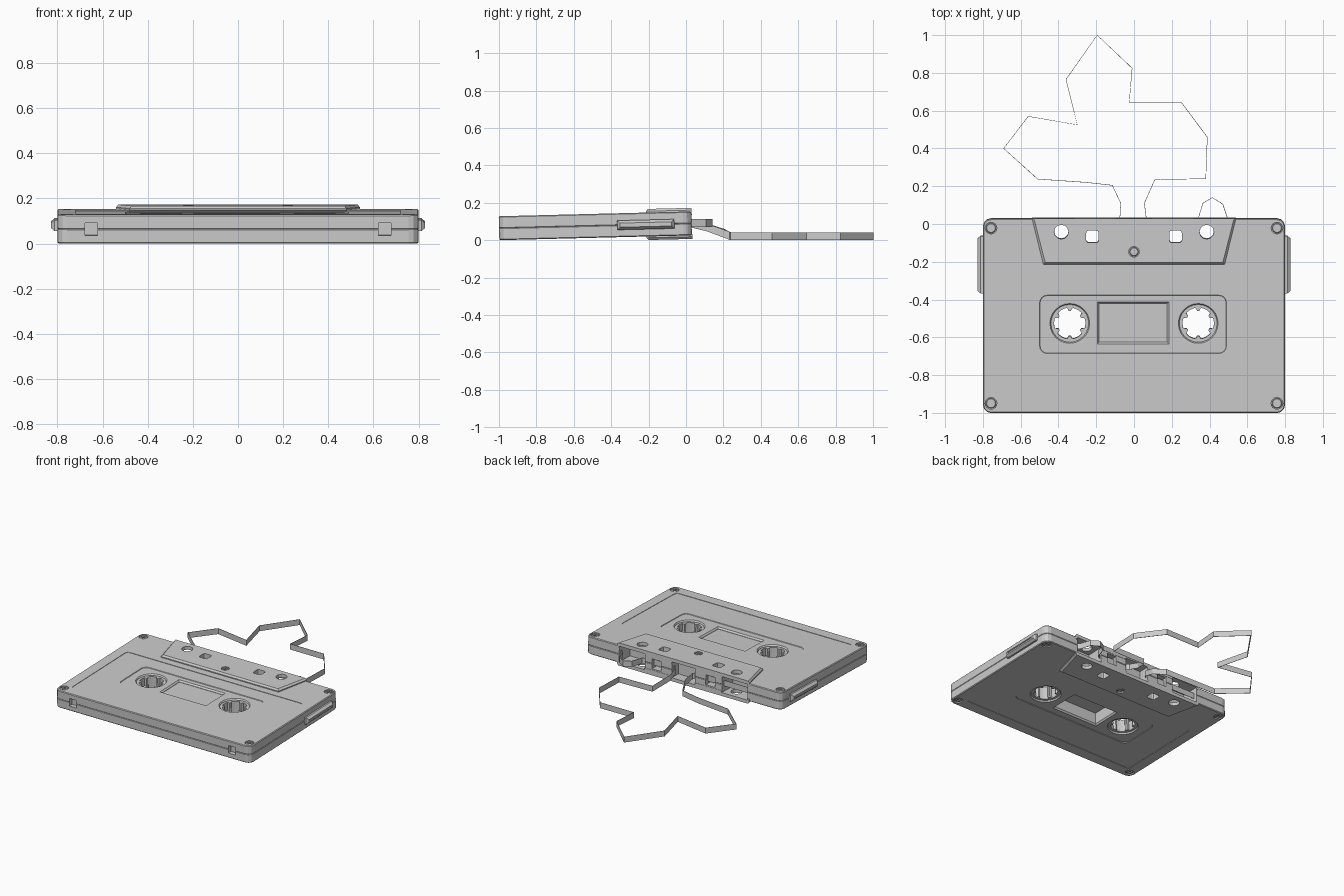
import bpy, bmesh, math
from mathutils import Matrix

if "Cube" in bpy.data.objects:
    bpy.data.objects.remove(bpy.data.objects["Cube"])

# Cassette parts are built around a flat mid-plane, then tilted together
TILT = Matrix.Translation((0, 0, 0.089)) @ Matrix.Rotation(math.atan(0.025), 4, 'X')
TURN = Matrix.Rotation(math.pi / 2, 4, 'Y')
HALF = 0.064      # half thickness of the body
RAISED = 0.083    # half thickness of the raised head block


def rounded(cx, cy, w, h, r=0, n=4):
    """Outline function of a rounded rectangle (or circle) that can be inset by d."""
    def pts(d):
        a, b, q = w / 2 - d, h / 2 - d, max(r - d, 0)
        if r == 0:
            return [(cx + i * a, cy + j * b) for i, j in ((1, 1), (-1, 1), (-1, -1), (1, -1))]
        full = r >= min(w, h) / 2 - 1e-6
        out = []
        for k, (i, j) in enumerate(((1, 1), (-1, 1), (-1, -1), (1, -1))):
            for s in range(n if full else n + 1):
                t = math.pi / 2 * (k + s / n)
                out.append((cx + i * (a - q) + q * math.cos(t), cy + j * (b - q) + q * math.sin(t)))
        return out
    return pts


def circle(cx, cy, r, n=6):
    return rounded(cx, cy, 2 * r, 2 * r, r, n)


def trapezoid(d):
    return [(0.54 - d, 0.032), (-0.54 + d, 0.032), (-0.48 + d, -0.212 + d), (0.48 - d, -0.212 + d)]


def finish(name, bm, tilt=True):
    bmesh.ops.recalc_face_normals(bm, faces=bm.faces)
    me = bpy.data.meshes.new(name)
    bm.to_mesh(me)
    bm.free()
    ob = bpy.data.objects.new(name, me)
    bpy.context.collection.objects.link(ob)
    if tilt:
        ob.matrix_world = TILT
    return ob


def loft(name, shapes, levels, mat=Matrix()):
    """Closed solids through (z, inset) levels, one per outline."""
    bm = bmesh.new()
    for shape in shapes:
        rings = [[bm.verts.new(mat @ Matrix.Translation((x, y, z)).to_translation())
                  for x, y in shape(d)] for z, d in levels]
        for lo, hi in zip(rings, rings[1:]):
            for k in range(len(lo)):
                m = (k + 1) % len(lo)
                bm.faces.new((lo[k], lo[m], hi[m], hi[k]))
        bm.faces.new(rings[0])
        bm.faces.new(rings[-1])
    return finish(name, bm)


def cut(obs, cutter):
    cutter.hide_render = True
    for ob in obs:
        m = ob.modifiers.new("cut", 'BOOLEAN')
        m.operation, m.solver, m.object = 'DIFFERENCE', 'EXACT', cutter
        bpy.context.view_layer.update()
        new = bpy.data.meshes.new_from_object(ob.evaluated_get(bpy.context.evaluated_depsgraph_get()))
        ob.modifiers.clear()
        ob.data = new
    bpy.data.objects.remove(cutter)


def mirror_z(ob):
    m = ob.modifiers.new("other_side", 'MIRROR')
    m.use_axis = (False, False, True)
    m.use_mirror_merge = False


# Half shell and raised head block
shell = loft("cassette_shell", [rounded(0, -0.485, 1.6, 1.03, 0.045, 3)],
             [(0, 0.003), (0.003, 0), (HALF - 0.005, 0), (HALF, 0.005)])
block = loft("head_block", [trapezoid], [(0.045, 0), (RAISED - 0.012, 0), (RAISED, 0.01)])

# Label recess and inner panel recess
cut([shell], loft("c", [rounded(0, -0.59, 1.44, 0.65, 0.02, 2)], [(HALF - 0.003, 0), (0.1, 0)]))
cut([shell], loft("c", [rounded(-0.005, -0.53, 0.99, 0.31, 0.04)], [(HALF - 0.007, 0.003), (HALF - 0.002, 0), (0.1, 0)]))

# Reel holes and window with flared rims
for s in (-1, 1):
    cut([shell], loft("c", [circle(s * 0.34, -0.525, 0.106)],
                      [(-0.05, 0.006), (0.049, 0.006), (0.058, 0), (0.1, 0)]))
cut([shell], loft("c", [rounded(-0.005, -0.522, 0.38, 0.225)],
                  [(-0.05, 0.01), (0.046, 0.01), (0.058, 0), (0.1, 0)]))

# Screw recesses
corners = [(x, y) for x in (-0.757, 0.757) for y in (-0.02, -0.948)]
cut([shell], loft("c", [circle(x, y, 0.031, 4) for x, y in corners], [(0.05, 0), (0.1, 0)]))
cut([block], loft("c", [circle(0, -0.145, 0.028, 4)], [(0.069, 0), (0.12, 0)]))

# Guide holes through the head block
for s in (-1, 1):
    for shape in (circle(s * 0.385, -0.04, 0.038, 3), rounded(s * 0.22, -0.065, 0.066, 0.064, 0.012, 2)):
        cut([shell, block], loft("c", [shape], [(-0.05, 0), (0.12, 0)]))

# Openings along the tape edge: (x, width, half height, depth)
for x, w, h, d in ((0, 0.19, 0.058, 0.08), (0.22, 0.075, 0.036, 0.13), (0.42, 0.21, 0.058, 0.13)):
    for s in ((-1, 1) if x else (1,)):
        cut([shell, block], loft("c", [rounded(s * x, 0.1 - (d + 0.1 - 0.032) / 2, w, d + 0.1 - 0.032)],
                                 [(-0.05, 0), (h, 0)]))

# Write-protect notches on the front edge
for s in (-1, 1):
    cut([shell], loft("c", [rounded(s * 0.65, -1, 0.056, 0.06)], [(-0.05, 0), (0.028, 0)]))
mirror_z(shell)
mirror_z(block)

# Window pane
loft("window_pane", [rounded(-0.005, -0.522, 0.365, 0.21)], [(0.036, 0), (0.044, 0)])


# Screws with cross slots
def screws(name, spots, r, top):
    ob = loft(name, [circle(x, y, r, 4) for x, y in spots], [(top - 0.014, 0), (top - 0.003, 0), (top, 0.004)])
    for w, h in ((0.04, 0.009), (0.009, 0.04)):
        c = loft("c", [rounded(x, y, w, h) for x, y in spots], [(top - 0.007, 0), (top + 0.02, 0)])
        cut([ob], c)
    mirror_z(ob)


screws("corner_screws", corners, 0.027, HALF - 0.002)
screws("centre_screw", [(0, -0.145)], 0.024, RAISED - 0.002)

# Reel hubs with six inward teeth
for s, side in ((-1, "left"), (1, "right")):
    bm = bmesh.new()
    n, rows = 72, []
    for k in range(n):
        a = 2 * math.pi * k / n
        inner = 0.066 if (k - 6) % 12 in (11, 0, 1) else 0.083
        rows.append([bm.verts.new((s * 0.34 + r * math.cos(a), -0.525 + r * math.sin(a), z))
                     for r, z in ((0.1, -0.046), (0.1, 0.046), (inner, 0.046), (inner, -0.046))])
    for k in range(n):
        p, q = rows[k], rows[(k + 1) % n]
        for j in range(4):
            bm.faces.new((p[j], q[j], q[(j + 1) % 4], p[(j + 1) % 4]))
    finish(side + "_reel_hub", bm)

# Grips on the two sides, split by a groove
for s, side in ((-1, "left"), (1, "right")):
    grip = loft(side + "_grip", [rounded(0, -0.215, 0.05, 0.305)],
                [(s * 0.79, 0), (s * 0.812, 0), (s * 0.829, 0.014)], TURN)
    cut([grip], loft("c", [rounded(s * 0.834, -0.215, 0.02, 0.25)], [(-0.004, 0), (0.004, 0)]))


# Loose tape ribbon
def ribbon(name, path):
    bm = bmesh.new()
    rows = [(bm.verts.new((x, y, z)), bm.verts.new((x, y, z + 0.042))) for x, y, z in path]
    for a, b in zip(rows, rows[1:]):
        bm.faces.new((a[0], b[0], b[1], a[1]))
    ob = finish(name, bm, False)
    m = ob.modifiers.new("thickness", 'SOLIDIFY')
    m.thickness, m.offset = 0.003, 0


ribbon("pulled_tape", [
    (0.53, 0, 0.07), (0.495, 0.03, 0.07), (0.47, 0.105, 0.071), (0.415, 0.14, 0.071), (0.365, 0.11, 0.071),
    (0.34, 0.03, 0.07), (0.3, 0.005, 0.07), (0.09, 0.005, 0.07), (0.065, 0.03, 0.068), (0.055, 0.11, 0.048),
    (0.11, 0.235, 0.002), (0.38, 0.24, 0), (0.388, 0.46, 0), (0.25, 0.645, 0), (-0.025, 0.645, 0),
    (-0.01, 0.825, 0), (-0.195, 1.0, 0), (-0.36, 0.765, 0), (-0.3, 0.525, 0), (-0.56, 0.57, 0),
    (-0.69, 0.4, 0), (-0.51, 0.238, 0), (-0.25, 0.22, 0.008), (-0.115, 0.205, 0.018), (-0.07, 0.11, 0.048),
    (-0.075, 0.03, 0.068), (-0.1, 0.005, 0.07), (-0.53, 0.005, 0.07)])
